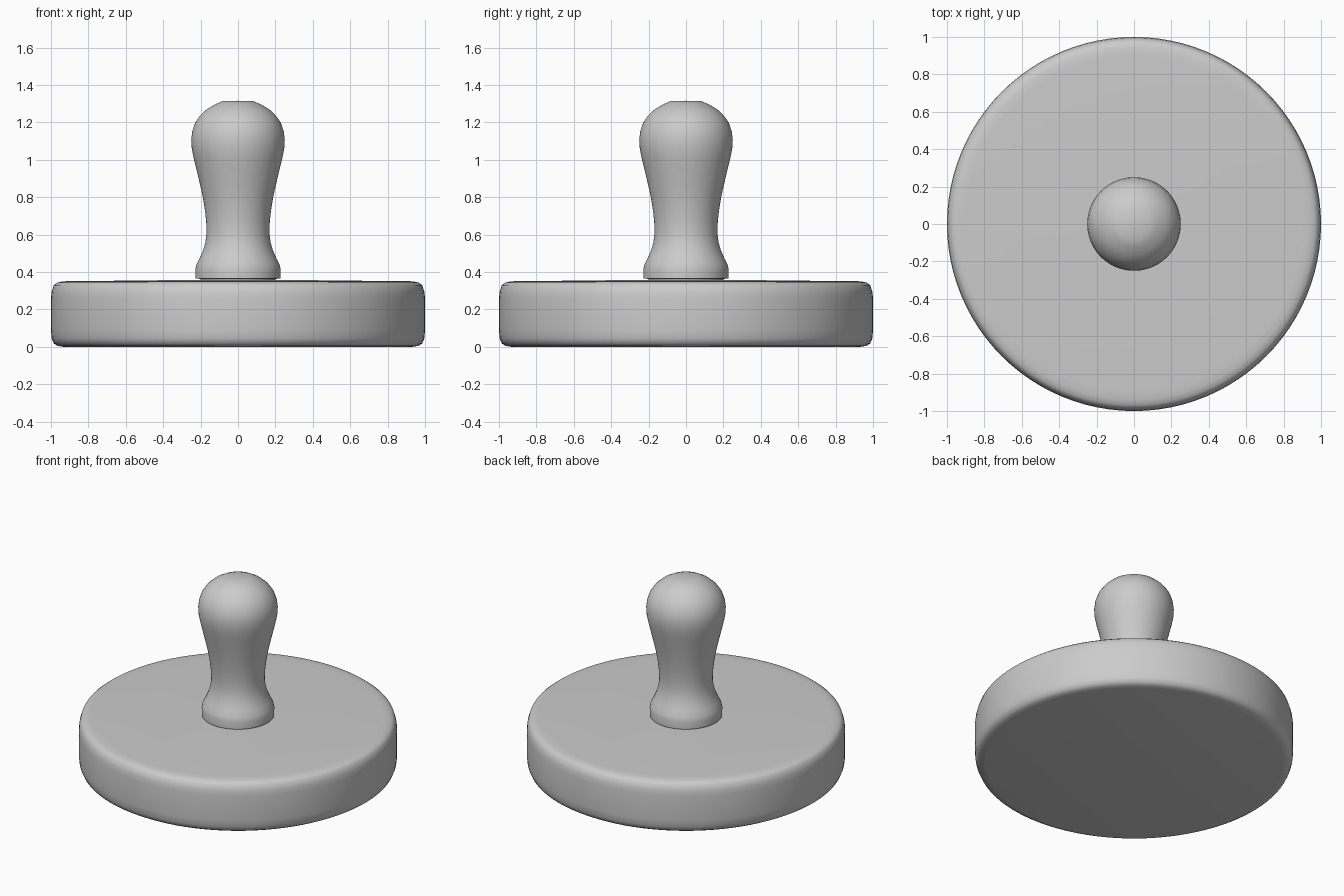
import bpy, bmesh, math

if "Cube" in bpy.data.objects:
    bpy.data.objects.remove(bpy.data.objects["Cube"])

SEGMENTS = 96


def lathe(name, profile, angle):
    """Spin an (r, z) profile, listed bottom to top, around the z axis."""
    bm = bmesh.new()
    rings = []
    for r, z in profile:
        if r == 0:
            rings.append([bm.verts.new((0, 0, z))] * SEGMENTS)
        else:
            rings.append([bm.verts.new((r * math.cos(2 * math.pi * i / SEGMENTS),
                                        r * math.sin(2 * math.pi * i / SEGMENTS), z))
                          for i in range(SEGMENTS)])
    for a, b in zip(rings, rings[1:]):
        for i in range(SEGMENTS):
            j = (i + 1) % SEGMENTS
            bm.faces.new(list(dict.fromkeys((a[i], a[j], b[j], b[i]))))
    bmesh.ops.recalc_face_normals(bm, faces=bm.faces)
    mesh = bpy.data.meshes.new(name)
    bm.to_mesh(mesh)
    bm.free()
    obj = bpy.data.objects.new(name, mesh)
    bpy.context.collection.objects.link(obj)
    bpy.ops.object.select_all(action='DESELECT')
    obj.select_set(True)
    bpy.context.view_layer.objects.active = obj
    bpy.ops.object.shade_smooth_by_angle(angle=math.radians(angle))
    return obj


# Thick round disc with softened rims and a barely crowned top
lathe("base_disc", [
    (0, 0), (0.93, 0), (0.963, 0.005), (0.985, 0.018), (0.996, 0.045),
    (1.0, 0.09), (1.0, 0.26), (0.996, 0.295), (0.985, 0.33), (0.968, 0.343),
    (0.94, 0.35), (0.9, 0.352), (0.6, 0.354), (0.3, 0.358), (0, 0.36)], 40)

# Turned grip: flared foot, narrow neck, bulbous head with a small flat
lathe("handle", [
    (0, 0.34), (0.2, 0.34), (0.2, 0.364), (0.227, 0.365), (0.228, 0.415),
    (0.222, 0.44), (0.205, 0.475), (0.187, 0.515), (0.174, 0.56),
    (0.168, 0.61), (0.17, 0.67), (0.178, 0.74), (0.19, 0.81), (0.206, 0.88),
    (0.222, 0.95), (0.237, 1.01), (0.247, 1.06), (0.25, 1.11), (0.244, 1.155),
    (0.228, 1.2), (0.2, 1.24), (0.165, 1.272), (0.12, 1.298),
    (0.08, 1.315), (0, 1.316)], 40)
